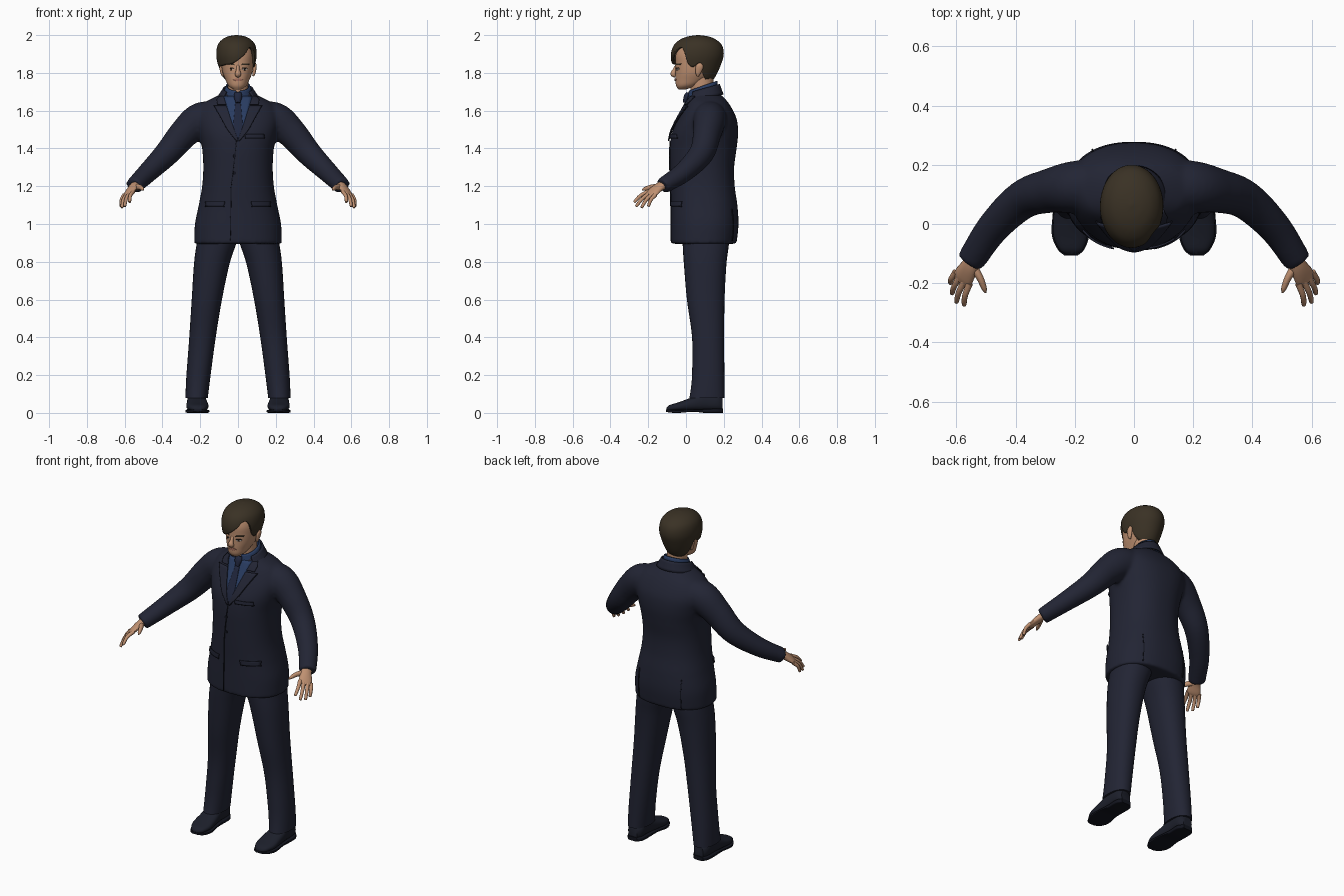
import bpy, bmesh, math
from mathutils import Vector
from mathutils.bvhtree import BVHTree

cube = bpy.data.objects.get("Cube")
if cube:
    bpy.data.objects.remove(cube)


def material(name, *rgb):
    m = bpy.data.materials.new(name)
    m.use_nodes = True
    m.diffuse_color = (*rgb, 1)
    m.node_tree.nodes["Principled BSDF"].inputs["Base Color"].default_value = (*rgb, 1)
    return m


suit = material("dark navy cloth", .016, .018, .034)
seam = material("seam black", .006, .007, .013)
shirt = material("blue shirt cloth", .022, .045, .12)
tie_cloth = material("tie navy", .014, .019, .045)
skin = material("skin", .52, .28, .165)
hair_brown = material("dark brown hair", .042, .031, .018)
leather = material("shoe leather", .012, .014, .024)
eye_white = material("eye white", .55, .5, .46)
iris = material("iris brown", .02, .012, .008)
lip = material("lips", .38, .16, .11)


def sample(rows, t):
    """Smooth interpolation of a table whose first column is the key."""
    last = len(rows) - 1
    i = 0
    while i < last - 1 and t > rows[i + 1][0]:
        i += 1

    def slope(j, c):
        a, b = rows[max(j - 1, 0)], rows[min(j + 1, last)]
        return (b[c] - a[c]) / (b[0] - a[0])
    h = rows[i + 1][0] - rows[i][0]
    s = min(max((t - rows[i][0]) / h, 0), 1)
    e = s * s * (3 - 2 * s)
    return [rows[i][c] * (1 - e) + rows[i + 1][c] * e
            + h * s * (1 - s) * ((1 - s) * slope(i, c) - s * slope(i + 1, c))
            for c in range(1, len(rows[0]))]


def bridge(bm, rings, closed=True, caps=True):
    vs = [[bm.verts.new(p) for p in r] for r in rings]
    n = len(vs[0])
    for a, b in zip(vs, vs[1:]):
        for k in range(n if closed else n - 1):
            j = (k + 1) % n
            bm.faces.new((a[k], a[j], b[j], b[k]))
    if caps:
        bm.faces.new(vs[0])
        bm.faces.new(vs[-1])


def column(bm, rows, steps=30, n=32, power=2, along_y=False):
    """Stack of rounded sections: key, x from, x to, side from, side to."""
    rings = []
    for s in range(steps + 1):
        key = rows[0][0] + (rows[-1][0] - rows[0][0]) * s / steps
        x0, x1, d0, d1 = sample(rows, key)
        ring = []
        for k in range(n):
            c, d = math.cos(math.tau * k / n), math.sin(math.tau * k / n)
            x = (x0 + x1 + (x1 - x0) * math.copysign(abs(c) ** (2 / power), c)) / 2
            o = (d0 + d1 + (d1 - d0) * math.copysign(abs(d) ** (2 / power), d)) / 2
            ring.append((x, key, o) if along_y else (x, o, key))
        rings.append(ring)
    bridge(bm, rings)


def tube(bm, pts, wide=(0, 0, 1), steps=12, n=16, side=1):
    """Tube through x, y, z, wide radius, thin radius."""
    rows = [(i, *p) for i, p in enumerate(pts)]
    at = [sample(rows, (len(pts) - 1) * s / steps) for s in range(steps + 1)]
    rings = []
    for s, p in enumerate(at):
        t = (Vector(at[min(s + 1, steps)][:3]) - Vector(at[max(s - 1, 0)][:3])).normalized()
        w = Vector(wide)
        w = (w - t * w.dot(t)).normalized()
        v = t.cross(w)
        ring = []
        for k in range(n):
            a = math.tau * k / n
            q = Vector(p[:3]) + w * math.cos(a) * p[3] + v * math.sin(a) * p[4]
            ring.append((q.x * side, q.y, q.z))
        rings.append(ring)
    bridge(bm, rings)


def finish(bm, name, mat, mirror=False, thick=0, offset=0):
    bmesh.ops.recalc_face_normals(bm, faces=bm.faces)
    me = bpy.data.meshes.new(name)
    bm.to_mesh(me)
    bm.free()
    me.materials.append(mat)
    me.shade_smooth()
    me.set_sharp_from_angle(angle=math.radians(45))
    ob = bpy.data.objects.new(name, me)
    bpy.context.collection.objects.link(ob)
    if mirror:
        ob.modifiers.new("Mirror", 'MIRROR').use_mirror_merge = False
    if thick:
        sol = ob.modifiers.new("Solidify", 'SOLIDIFY')
        sol.thickness, sol.offset = thick, offset
    return ob


def surface(ob):
    bpy.context.view_layer.update()
    return BVHTree.FromObject(ob, bpy.context.evaluated_depsgraph_get())


def panel(name, tree, rows, mat, lift=.004, mirror=False, back=False):
    """Thin plate laid on a surface; rows are z, x from, x to."""
    bm, rings, d = bmesh.new(), [], (-1 if back else 1)
    for a, b in zip(rows, rows[1:]):
        for s in range(6):
            z, x0, x1 = (p + (q - p) * s / 5 for p, q in zip(a, b))
            ring = []
            for k in range(9):
                x = x0 + (x1 - x0) * k / 8
                hit = tree.ray_cast(Vector((x, -d, z)), Vector((0, d, 0)))[0]
                ring.append((x, (hit.y if hit else .04) - d * lift, z))
            rings.append(ring)
    bridge(bm, rings, closed=False, caps=False)
    bmesh.ops.remove_doubles(bm, verts=bm.verts, dist=.0001)
    return finish(bm, name, mat, mirror, .006)


def band(name, gap, low, high, mat):
    """Collar round the neck: x radius, y radius, front z, back z."""
    bm, rings = bmesh.new(), []
    for s in range(5):
        rx, ry, zf, zb = (a + (b - a) * s / 4 for a, b in zip(low, high))
        ring = []
        for k in range(41):
            a = math.radians(gap + (360 - 2 * gap) * k / 40)
            f = (1 - math.cos(a)) / 2
            ring.append((rx * math.sin(a), .09 - ry * math.cos(a), zf + (zb - zf) * f))
        rings.append(ring)
    bridge(bm, rings, closed=False, caps=False)
    return finish(bm, name, mat, thick=.008)


# Jacket: body and both sleeves fused into one smooth skin
bm = bmesh.new()
body = [(.895, .232, -.08, .268), (1, .228, -.08, .278), (1.1, .208, -.08, .272),
        (1.2, .19, -.083, .258), (1.3, .184, -.085, .255), (1.4, .19, -.085, .268),
        (1.48, .208, -.075, .276), (1.55, .222, -.045, .27), (1.6, .212, -.018, .25),
        (1.645, .175, .005, .222), (1.675, .115, .02, .195), (1.695, .08, .03, .17)]
column(bm, [(z, -w, w, f, b) for z, w, f, b in body], 50, 48, 2.3)
sleeve = [(.1, .13, 1.57, .08, .085), (.2, .125, 1.55, .092, .088), (.285, .112, 1.48, .08, .075),
          (.375, .082, 1.375, .068, .066), (.475, -.012, 1.275, .054, .056), (.552, -.125, 1.2, .043, .048)]
for side in (1, -1):
    tube(bm, sleeve, steps=30, n=24, side=side)
jacket = finish(bm, "jacket", suit)
rm = jacket.modifiers.new("Remesh", 'REMESH')
rm.mode, rm.voxel_size, rm.use_smooth_shade = 'VOXEL', .01, True
sm = jacket.modifiers.new("Smooth", 'SMOOTH')
sm.factor, sm.iterations = .5, 6
cloth = surface(jacket)

# Shirt front, tie and lapels
panel("shirt_front", cloth, [(1.45, -.004, .004), (1.52, -.03, .03), (1.6, -.055, .055), (1.675, -.075, .075)], shirt)
panel("tie", cloth, [(1.45, -.02, .02), (1.52, -.025, .025), (1.65, -.013, .013)], tie_cloth, .008)
bm = bmesh.new()
tube(bm, [(0, .012, 1.695, .018, .01), (0, .003, 1.675, .022, .014), (0, -.008, 1.642, .012, .01)], (1, 0, 0))
finish(bm, "tie_knot", tie_cloth)
panel("lapel", cloth, [(1.44, -.002, .008), (1.5, .02, .055), (1.56, .04, .088), (1.625, .06, .125)], suit, .011, True)
panel("lapel_edge", cloth, [(1.44, .006, .011), (1.5, .053, .058), (1.56, .086, .091), (1.625, .123, .129)], seam, .009, True)
panel("lapel_top", cloth, [(1.632, .062, .108), (1.655, .07, .112), (1.675, .075, .1)], suit, .01, True)
band("shirt_collar", 9, (.078, .078, 1.66, 1.7), (.06, .072, 1.705, 1.757), shirt)
band("jacket_collar", 52, (.108, .105, 1.65, 1.685), (.076, .085, 1.69, 1.74), suit)

# Pockets, front edge, vents and buttons
panel("breast_pocket", cloth, [(1.457, .04, .14), (1.475, .035, .137)], suit, .008)
panel("breast_pocket_seam", cloth, [(1.453, .038, .142), (1.457, .038, .142)], seam, .006)
panel("pocket_flap", cloth, [(1.095, .075, .17), (1.12, .068, .172)], suit, .009, True)
panel("pocket_flap_seam", cloth, [(1.09, .073, .172), (1.095, .073, .172)], seam, .006, True)
panel("front_edge", cloth, [(.91, -.043, -.039), (1.2, -.038, -.034), (1.44, -.01, -.006)], seam, .002)
panel("side_vent", cloth, [(.91, .138, .142), (1.08, .138, .142)], seam, .002, True, True)
for i, z in enumerate((1.36, 1.27)):
    bm = bmesh.new()
    y = cloth.ray_cast(Vector((-.018, -1, z)), Vector((0, 1, 0)))[0].y
    tube(bm, [(-.018, y + .004, z, .009, .009), (-.018, y - .005, z, .008, .008)], steps=1)
    finish(bm, "button_%d" % (i + 1), seam)

# Trousers
bm = bmesh.new()
column(bm, [(.08, .16, .278, .018, .205), (.12, .155, .277, .025, .204), (.2, .145, .273, .032, .203),
            (.4, .118, .258, .032, .202), (.6, .085, .245, .005, .204), (.8, .042, .232, -.012, .215),
            (.9, .008, .218, -.018, .228), (1, -.02, .2, -.02, .23)], 30, 32, 2.2)
finish(bm, "trouser_leg", suit, True)

# Shoes
bm = bmesh.new()
column(bm, [(-.103, .195, .23, .012, .028), (-.09, .175, .25, .01, .04), (-.04, .157, .272, .01, .056),
            (.02, .16, .272, .01, .078), (.1, .17, .268, .01, .11), (.17, .172, .264, .01, .1),
            (.193, .19, .25, .012, .08)], 24, 24, 2.5, True)
finish(bm, "shoe", leather, True)
bm = bmesh.new()
column(bm, [(-.106, .19, .235, .006, .018), (-.09, .17, .255, .002, .016), (-.04, .152, .277, 0, .016),
            (.04, .16, .274, .006, .018), (.1, .166, .27, 0, .02), (.17, .168, .268, 0, .024),
            (.197, .19, .25, 0, .024)], 24, 24, 6, True)
finish(bm, "shoe_sole", seam, True)

# Hands
bm = bmesh.new()
across = (.745, .596, -.298)
tube(bm, [(.53, -.09, 1.22, .026, .022), (.553, -.14, 1.197, .031, .02), (.575, -.178, 1.166, .038, .015),
          (.585, -.197, 1.153, .03, .007)], across)
knuckle = Vector((.578, -.182, 1.163))
tips = [(.574, -.275, 1.115), (.6, -.265, 1.092), (.615, -.236, 1.086), (.62, -.2, 1.092)]
for i, tip in enumerate(tips):
    base = knuckle + Vector(across) * (.021 * i - .031)
    tip = Vector(tip)
    mid = (base + tip) / 2 + Vector((.006, -.004, .006))
    tube(bm, [(*base, .012, .011), (*mid, .01, .0095), (*(mid * .1 + tip * .9), .008, .0075), (*tip, .002, .002)],
         across, 10, 10)
tube(bm, [(.545, -.14, 1.196, .017, .015), (.52, -.182, 1.195, .014, .012), (.506, -.217, 1.186, .01, .009),
          (.501, -.232, 1.18, .003, .003)], steps=10, n=12)
finish(bm, "hand", skin, True)

# Head, neck, nose and ears
bm = bmesh.new()
skull = [(1.713, .022, -.04, .0), (1.73, .046, -.052, .055), (1.765, .064, -.056, .115), (1.8, .078, -.056, .15),
         (1.85, .086, -.056, .172), (1.9, .087, -.054, .18), (1.95, .07, -.03, .165), (1.98, .04, .01, .12)]
column(bm, [(z, -w - .003, w - .003, f, b) for z, w, f, b in skull], 36, 36, 2.2)
head = finish(bm, "head", skin)
face = surface(head)
bm = bmesh.new()
column(bm, [(1.63, -.058, .058, .025, .15), (1.7, -.054, .054, .025, .145), (1.8, -.056, .056, .02, .145)])
finish(bm, "neck", skin)
bm = bmesh.new()
tube(bm, [(0, -.05, 1.838, .008, .008), (0, -.06, 1.815, .01, .011), (0, -.067, 1.794, .017, .015),
          (0, -.055, 1.782, .012, .008)], (1, 0, 0))
finish(bm, "nose", skin)
bm = bmesh.new()
tube(bm, [(.08, .062, 1.783, .006, .005), (.085, .064, 1.8, .014, .008), (.09, .072, 1.835, .02, .009),
          (.089, .074, 1.853, .006, .004)], (0, 1, 0))
finish(bm, "ear", skin, True)

# Painted face details
panel("eye", face, [(1.814, .03, .038), (1.819, .022, .049), (1.825, .026, .044)], eye_white, -.001, True)
panel("iris", face, [(1.814, .032, .039), (1.825, .031, .04)], iris, 0, True)
panel("upper_lid", face, [(1.824, .021, .051), (1.828, .026, .046)], iris, 0, True)
panel("eyebrow", face, [(1.842, .018, .055), (1.849, .023, .06)], hair_brown, 0, True)
panel("mouth", face, [(1.757, -.012, .012), (1.764, -.025, .025), (1.771, -.013, .013)], lip, .001)

# Hair: a dome whose lower edge follows a swept fringe
shape = [(1.74, .062, -.05, .125), (1.78, .08, -.06, .156), (1.85, .1, -.076, .187), (1.9, .107, -.08, .2),
         (1.95, .098, -.062, .188), (1.98, .072, -.025, .152), (1.995, .038, .02, .11), (2, .004, .06, .07)]
hairline = [(-180, 1.755), (-135, 1.757), (-112, 1.79), (-98, 1.85), (-80, 1.835), (-60, 1.835), (-35, 1.843),
            (-15, 1.848), (5, 1.868), (25, 1.9), (42, 1.935), (58, 1.92), (70, 1.85), (82, 1.83),
            (98, 1.85), (112, 1.79), (135, 1.757), (180, 1.755)]
bm, rings = bmesh.new(), []
for s in range(25):
    ring = []
    for k in range(72):
        deg = -180 + 5 * k
        low = sample(hairline, deg)[0]
        z = low + (2 - low) * math.sin(s / 24 * math.pi / 2)
        w, f, b = sample(shape, z)
        a = math.radians(deg)
        ring.append((-.008 + w * math.sin(a), (f + b) / 2 - (b - f) / 2 * math.cos(a), z))
    rings.append(ring)
bridge(bm, rings, caps=False)
bm.faces.new(bm.verts[-72:] if bm.verts.ensure_lookup_table() is None else [])
finish(bm, "hair", hair_brown, thick=.014, offset=-1)
